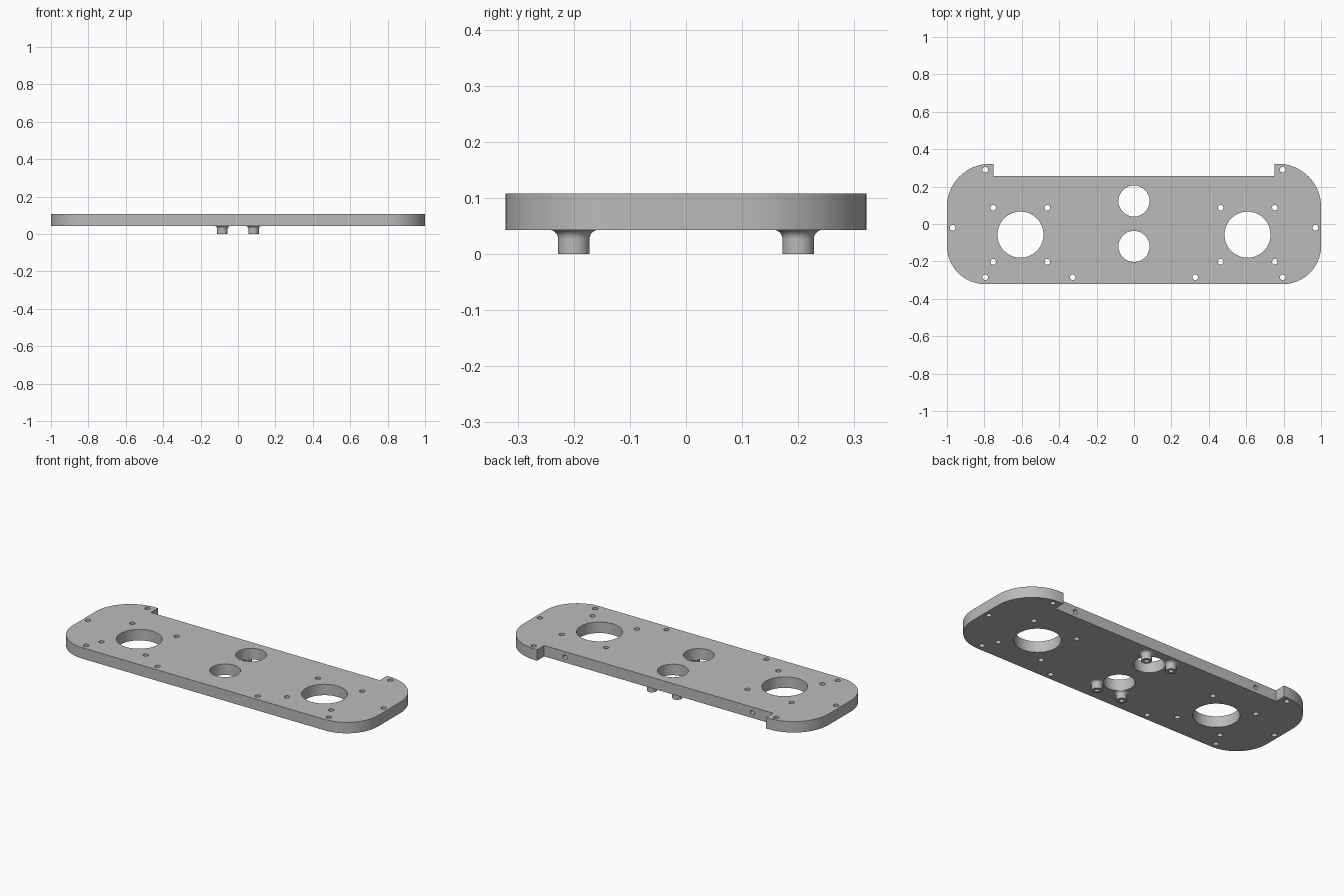
import bpy, bmesh
from math import pi, sin, cos, radians
from mathutils import Matrix, Vector

if "Cube" in bpy.data.objects:
    bpy.data.objects.remove(bpy.data.objects["Cube"])

BOTTOM, TOP = 0.043, 0.108
HALF_Y, NOTCH_X, NOTCH_Y = 0.322, 0.75, 0.256

grey = bpy.data.materials.new("plain grey")
grey.use_nodes = True
grey.diffuse_color = (0.5, 0.5, 0.5, 1)
grey.node_tree.nodes["Principled BSDF"].inputs["Base Color"].default_value = (0.5, 0.5, 0.5, 1)


def make_object(name, bm):
    bmesh.ops.recalc_face_normals(bm, faces=bm.faces)
    mesh = bpy.data.meshes.new(name)
    bm.to_mesh(mesh)
    bm.free()
    mesh.materials.append(grey)
    obj = bpy.data.objects.new(name, mesh)
    bpy.context.collection.objects.link(obj)
    return obj


def arc(cx, cy, r, start, end, steps=16):
    angles = [radians(start + (end - start) * i / steps) for i in range(steps + 1)]
    return [(cx + r * cos(a), cy + r * sin(a)) for a in angles]


def cylinder(bm, r, low, high, x, y, segments=32):
    place = Matrix.Translation((x, y, (low + high) / 2))
    bmesh.ops.create_cone(bm, cap_ends=True, segments=segments, radius1=r,
                          radius2=r, depth=high - low, matrix=place)


def apply_boolean(target, tool, operation):
    mod = target.modifiers.new(operation.title(), "BOOLEAN")
    mod.operation, mod.object, mod.solver = operation, tool, "EXACT"
    bpy.context.view_layer.objects.active = target
    bpy.ops.object.modifier_apply(modifier=mod.name)
    bpy.data.objects.remove(tool)


# Plate: half outline from front to back, mirrored across x
front_r, back_r = 0.205, 0.23
half = arc(1 - front_r, front_r - HALF_Y, front_r, -90, 0)
half += arc(1 - back_r, HALF_Y - back_r, back_r, 0, 90)
half += [(NOTCH_X, HALF_Y), (NOTCH_X, NOTCH_Y)]
outline = half + [(-x, y) for x, y in reversed(half)]
bm = bmesh.new()
face = bm.faces.new([bm.verts.new((x, y, BOTTOM)) for x, y in outline])
extruded = bmesh.ops.extrude_face_region(bm, geom=[face])
bmesh.ops.translate(bm, vec=(0, 0, TOP - BOTTOM),
                    verts=[v for v in extruded["geom"] if isinstance(v, bmesh.types.BMVert)])
plate = make_object("mounting_plate", bm)

# Standoffs: lathed posts with a fillet where they meet the plate
post_r, fillet = 0.028, 0.016
profile = [(0, 0), (post_r, 0)]
profile += arc(post_r + fillet, BOTTOM - fillet, fillet, 180, 90, 8)
profile += [(post_r + fillet, BOTTOM + 0.01), (0, BOTTOM + 0.01)]
POSTS = [(sx * 0.083, sy * 0.2) for sx in (-1, 1) for sy in (-1, 1)]
bm = bmesh.new()
for px, py in POSTS:
    verts = [bm.verts.new((px + r, py, z)) for r, z in profile]
    edges = [bm.edges.new(pair) for pair in zip(verts, verts[1:])]
    bmesh.ops.spin(bm, geom=verts + edges, cent=(px, py, 0), axis=(0, 0, 1),
                   angle=2 * pi, steps=32, use_merge=True)
bmesh.ops.remove_doubles(bm, verts=bm.verts, dist=0.00005)
apply_boolean(plate, make_object("standoffs", bm), "UNION")

# Holes: openings, screw holes, standoff bores and blind holes in the back edge
bm = bmesh.new()
for y in (0.123, -0.12):
    cylinder(bm, 0.083, -0.1, 0.2, 0, y, 64)
SCREWS = [(0.795, 0.29), (0.97, -0.02), (0.795, -0.285), (0.328, -0.285),
          (0.753, 0.087), (0.463, 0.087), (0.753, -0.202), (0.463, -0.202)]
for side in (-1, 1):
    cylinder(bm, 0.123, -0.1, 0.2, side * 0.607, -0.057, 64)
    for x, y in SCREWS:
        cylinder(bm, 0.015, -0.1, 0.2, side * x, y, 24)
    place = Matrix.Translation((side * 0.613, NOTCH_Y, 0.075)) @ Matrix.Rotation(pi / 2, 4, "X")
    bmesh.ops.create_cone(bm, cap_ends=True, segments=24, radius1=0.013,
                          radius2=0.013, depth=0.2, matrix=place)
for px, py in POSTS:
    cylinder(bm, 0.013, -0.1, 0.06, px, py, 24)
apply_boolean(plate, make_object("hole_cutters", bm), "DIFFERENCE")

# Smooth curved walls, sharp rims
bpy.ops.object.select_all(action="DESELECT")
plate.select_set(True)
bpy.context.view_layer.objects.active = plate
bpy.ops.object.shade_smooth_by_angle(angle=radians(30))
